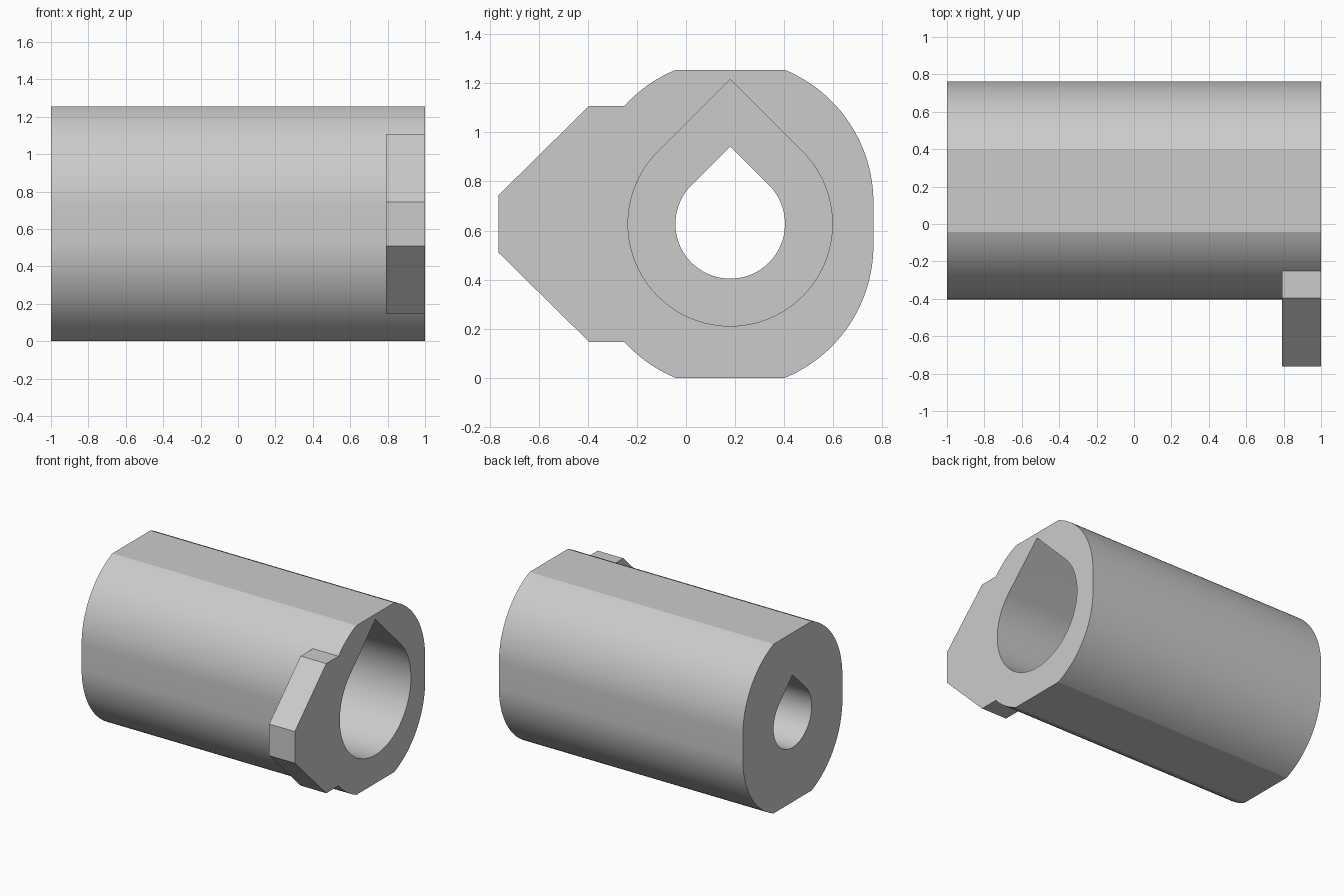
import bpy, bmesh
from math import sin, cos, radians, asin, degrees, sqrt

cube = bpy.data.objects.get("Cube")
if cube:
    bpy.data.objects.remove(cube, do_unlink=True)

grey = bpy.data.materials.new("plain grey")
grey.use_nodes = True
grey.diffuse_color = (0.6, 0.6, 0.6, 1)
grey.node_tree.nodes["Principled BSDF"].inputs["Base Color"].default_value = (0.6, 0.6, 0.6, 1)

CY, CZ = 0.18, 0.627      # bore axis
HEIGHT = 2 * CZ


def arc(cy, cz, r, start, end, steps):
    """Points on an arc in the y-z plane, angles in degrees."""
    angles = [radians(start + (end - start) * i / steps) for i in range(steps + 1)]
    return [(cy + r * cos(a), cz + r * sin(a)) for a in angles]


def extrude(name, profile, x0, x1):
    """Prism along x from a y-z profile."""
    bm = bmesh.new()
    face = bm.faces.new([bm.verts.new((x0, y, z)) for y, z in profile])
    moved = bmesh.ops.extrude_face_region(bm, geom=[face])["geom"]
    verts = [v for v in moved if isinstance(v, bmesh.types.BMVert)]
    bmesh.ops.translate(bm, verts=verts, vec=(x1 - x0, 0, 0))
    bmesh.ops.recalc_face_normals(bm, faces=bm.faces)
    mesh = bpy.data.meshes.new(name)
    bm.to_mesh(mesh)
    bm.free()
    mesh.materials.append(grey)
    obj = bpy.data.objects.new(name, mesh)
    bpy.context.collection.objects.link(obj)
    return obj


def teardrop(r):
    """Circle with a pointed 45 degree roof."""
    return arc(CY, CZ, r, 135, 405, 72) + [(CY, CZ + r * sqrt(2))]


def combine(target, tool, operation):
    """Apply a boolean and discard the tool."""
    tool.hide_render = True
    mod = target.modifiers.new(operation.lower(), "BOOLEAN")
    mod.operation, mod.solver, mod.object = operation, "EXACT", tool
    bpy.context.view_layer.objects.active = target
    bpy.ops.object.modifier_apply(modifier=mod.name)
    bpy.data.objects.remove(tool, do_unlink=True)


# Rounded body with flat top and bottom and short straight sides
R, SHIFT = 0.583, 0.088
cut = degrees(asin((CZ - SHIFT) / R))
outline = (arc(CY, CZ + SHIFT, R, 0, cut, 24)
           + arc(CY, CZ + SHIFT, R, 180 - cut, 180, 24)
           + arc(CY, CZ - SHIFT, R, 180, 180 + cut, 24)
           + arc(CY, CZ - SHIFT, R, 360 - cut, 360, 24))
body = extrude("housing_body", outline, -1, 1)

# Tapered lug on the front, at the wide-bore end
upper = [(0, 0.48), (-0.395, 0.48), (-0.763, 0.117)]
lug_outline = [(y, CZ + h) for y, h in upper] + [(y, CZ - h) for y, h in reversed(upper)]
combine(body, extrude("front_lug", lug_outline, 0.79, 1), "UNION")

# Stepped bore: wide pocket from one end, narrow hole right through
STEP = -0.3
combine(body, extrude("wide_bore", teardrop(0.416), STEP, 1.1), "DIFFERENCE")
combine(body, extrude("narrow_bore", teardrop(0.223), -1.1, STEP + 0.1), "DIFFERENCE")

# Smooth curved walls, crisp edges
bpy.ops.object.select_all(action="DESELECT")
body.select_set(True)
bpy.context.view_layer.objects.active = body
bpy.ops.object.shade_smooth_by_angle(angle=radians(20))
